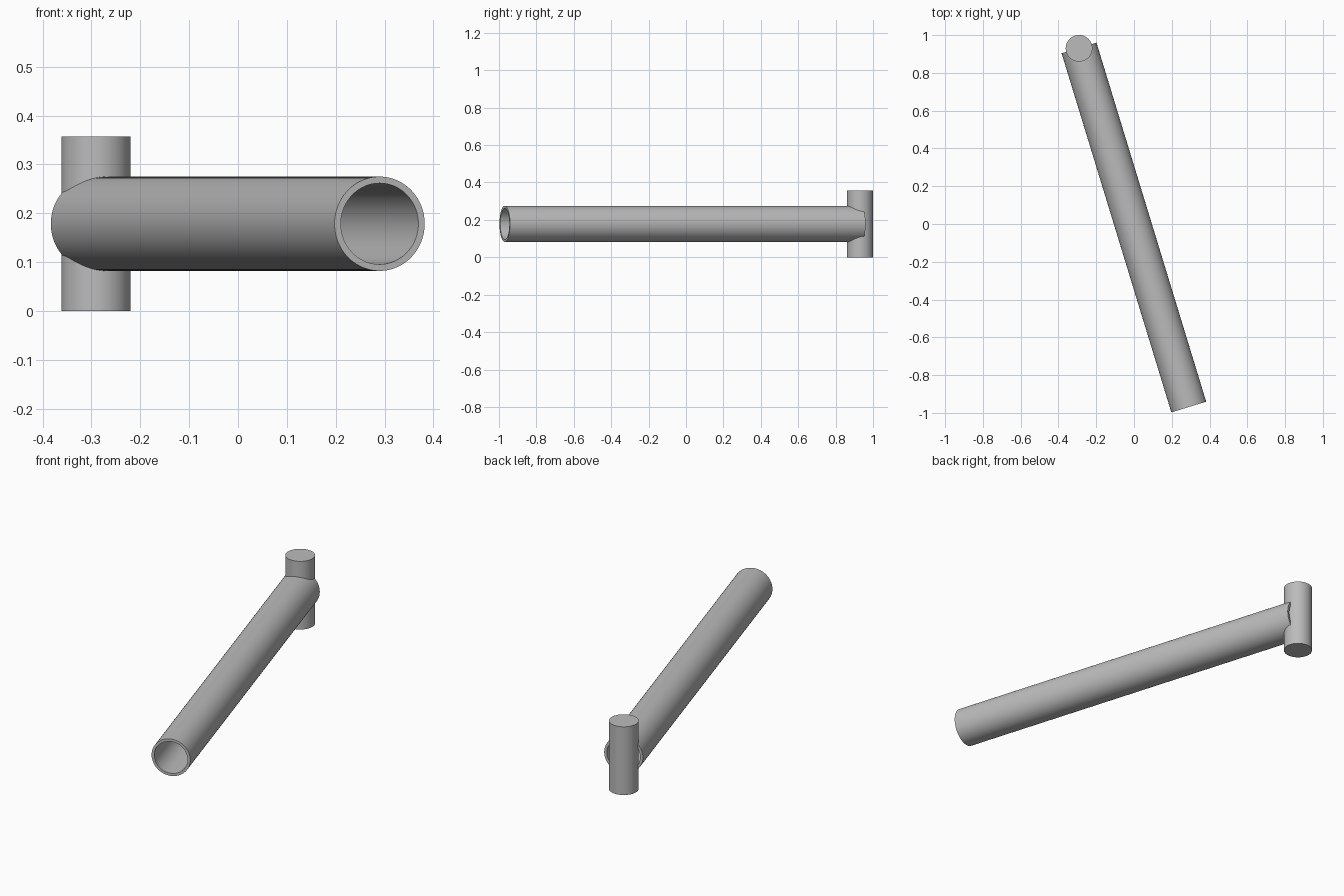
import bpy
import bmesh
from mathutils import Vector

cube = bpy.data.objects.get("Cube")
if cube:
    bpy.data.objects.remove(cube, do_unlink=True)

SEGMENTS = 96

grey = bpy.data.materials.new("plain grey")
grey.use_nodes = True
grey.diffuse_color = (0.5, 0.5, 0.5, 1)
grey.node_tree.nodes["Principled BSDF"].inputs["Base Color"].default_value = grey.diffuse_color


def lathe(name, profile, start, end):
    """Spin a closed (radius, fraction) profile about the line start-end."""
    axis = Vector(end) - Vector(start)
    bm = bmesh.new()
    verts = [bm.verts.new((r, 0, t * axis.length)) for r, t in profile]
    edges = [bm.edges.new(pair) for pair in zip(verts, verts[1:])]
    bmesh.ops.spin(bm, geom=verts + edges, axis=(0, 0, 1), cent=(0, 0, 0),
                   angle=6.283185307, steps=SEGMENTS)
    bmesh.ops.remove_doubles(bm, verts=bm.verts, dist=0.0001)
    bmesh.ops.recalc_face_normals(bm, faces=bm.faces)
    mesh = bpy.data.meshes.new(name)
    bm.to_mesh(mesh)
    bm.free()
    mesh.materials.append(grey)
    obj = bpy.data.objects.new(name, mesh)
    obj.location = start
    obj.rotation_euler = axis.to_track_quat("Z", "Y").to_euler()
    bpy.context.collection.objects.link(obj)
    bpy.ops.object.select_all(action="DESELECT")
    obj.select_set(True)
    bpy.context.view_layer.objects.active = obj
    bpy.ops.object.shade_smooth_by_angle()
    return obj


# Solid upright pin
pin_x, pin_y, height = -0.291, 0.93, 0.357
lathe("upright_pin", [(0, 0), (0.0705, 0), (0.0705, 1), (0, 1)],
      (pin_x, pin_y, 0), (pin_x, pin_y, height))

# Hollow tube, open at both ends, meeting the pin at mid height
outer, inner = 0.0965, 0.083
lathe("hollow_tube", [(inner, 0), (outer, 0), (outer, 1), (inner, 1), (inner, 0)],
      (0.29, -0.969, height / 2), (pin_x, 0.932, height / 2))
